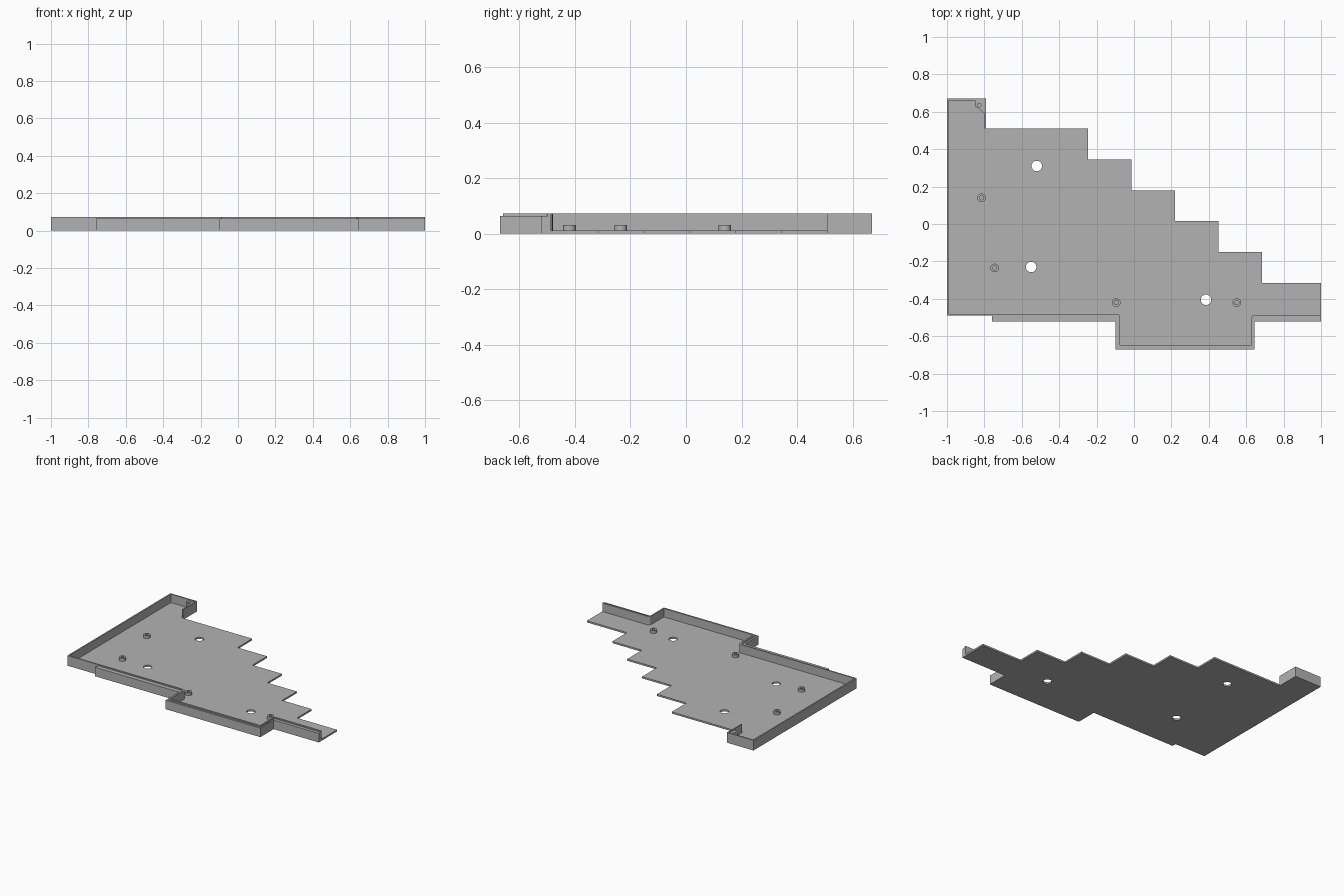
import bpy, bmesh
from mathutils import Vector

cube = bpy.data.objects.get("Cube")
if cube:
    bpy.data.objects.remove(cube, do_unlink=True)

grey = bpy.data.materials.new("light grey")
grey.use_nodes = True
COLOUR = (0.45, 0.45, 0.45, 1)
grey.diffuse_color = COLOUR
grey.node_tree.nodes["Principled BSDF"].inputs["Base Color"].default_value = COLOUR

FLOOR, LEDGE, RIM = 0.012, 0.064, 0.072


def finish(name, bm):
    bmesh.ops.recalc_face_normals(bm, faces=bm.faces)
    mesh = bpy.data.meshes.new(name)
    bm.to_mesh(mesh)
    bm.free()
    mesh.materials.append(grey)
    ob = bpy.data.objects.new(name, mesh)
    bpy.context.collection.objects.link(ob)
    return ob


def prism(name, points, z0, z1):
    """Upright prism over an outline; a third number rounds that corner."""
    outline = []
    for i, p in enumerate(points):
        c = Vector(p[:2])
        if len(p) < 3:
            outline.append(c)
            continue
        a = c + (Vector(points[i - 1][:2]) - c).normalized() * p[2]
        b = c + (Vector(points[(i + 1) % len(points)][:2]) - c).normalized() * p[2]
        for k in range(5):
            t = k / 4
            outline.append(a * (1 - t) ** 2 + c * 2 * t * (1 - t) + b * t * t)
    bm = bmesh.new()
    face = bm.faces.new([bm.verts.new((v.x, v.y, z0)) for v in outline])
    top = bmesh.ops.extrude_face_region(bm, geom=[face])["geom"]
    moved = [v for v in top if isinstance(v, bmesh.types.BMVert)]
    bmesh.ops.translate(bm, verts=moved, vec=(0, 0, z1 - z0))
    return finish(name, bm)


def cylinder(name, x, y, radius, z0, z1):
    bm = bmesh.new()
    bmesh.ops.create_cone(bm, cap_ends=True, segments=32, radius1=radius,
                          radius2=radius, depth=z1 - z0)
    bmesh.ops.translate(bm, verts=bm.verts, vec=(x, y, (z0 + z1) / 2))
    return finish(name, bm)


def combine(target, tool, operation):
    mod = target.modifiers.new("combine", "BOOLEAN")
    mod.operation, mod.solver, mod.object = operation, "EXACT", tool
    bpy.context.view_layer.objects.active = target
    bpy.ops.object.modifier_apply(modifier=mod.name)
    bpy.data.objects.remove(tool, do_unlink=True)


# Stepped floor plate: the back edge descends in even stairs
stairs = [(-1, 0.67), (-0.79, 0.67), (-0.79, 0.51)]
for i in range(5):
    x, y = -0.245 + 0.2325 * i, 0.51 - 0.165 * i
    stairs += [(x, y), (x, y - 0.165)]
stairs += [(1, -0.315)]
front = [(-0.76, -0.52), (-0.10, -0.52), (-0.10, -0.67),
         (0.645, -0.67), (0.645, -0.52), (1, -0.52)]
tray = prism("tray", stairs + front[::-1] + [(-0.76, -0.49), (-1, -0.49)], 0, FLOOR)

# Raised rim: front lip, left side wall and back tab as one strip
lip_out = [(-0.087, -0.49, 0.02), (-0.087, -0.659), (0.636, -0.659),
           (0.636, -0.499, 0.02), (1, -0.499)]
lip_in = [(-0.075, -0.48, 0.02), (-0.075, -0.647), (0.627, -0.647),
          (0.627, -0.487, 0.02), (1, -0.487)]
rim = prism("rim", [(-1, -0.49)] + lip_out + lip_in[::-1]
            + [(-0.99, -0.48), (-0.99, 0.66), (-0.798, 0.66), (-0.798, 0.51),
               (-0.79, 0.51), (-0.79, 0.67), (-1, 0.67)], 0, RIM)

# Lower ledge outside the front lip
ledge = prism("ledge", front + lip_out[::-1] + [(-0.76, -0.49)], 0, LEDGE)

# Corner block in the back tab
block = prism("corner_block", [(-0.85, 0.67), (-0.85, 0.63), (-0.79, 0.585),
                               (-0.79, 0.67)], 0, LEDGE)
for part in (rim, ledge, block):
    combine(tray, part, "UNION")
combine(tray, cylinder("cutter", -0.828, 0.635, 0.01, 0.04, 0.1), "DIFFERENCE")

# Through holes in the floor
for x, y in ((-0.52, 0.31), (-0.55, -0.23), (0.385, -0.405)):
    combine(tray, cylinder("cutter", x, y, 0.028, -0.05, 0.05), "DIFFERENCE")

# Screw bosses with blind holes
for i, (x, y) in enumerate(((-0.815, 0.14), (-0.745, -0.235),
                            (-0.095, -0.42), (0.55, -0.42))):
    boss = cylinder("screw_boss_%d" % (i + 1), x, y, 0.023, FLOOR - 0.002, 0.032)
    combine(boss, cylinder("cutter", x, y, 0.011, FLOOR + 0.001, 0.05), "DIFFERENCE")

# Smooth the round walls while keeping sharp corners
for ob in bpy.context.collection.objects:
    ob.select_set(ob.type == "MESH")
bpy.ops.object.shade_smooth_by_angle(angle=0.5)
